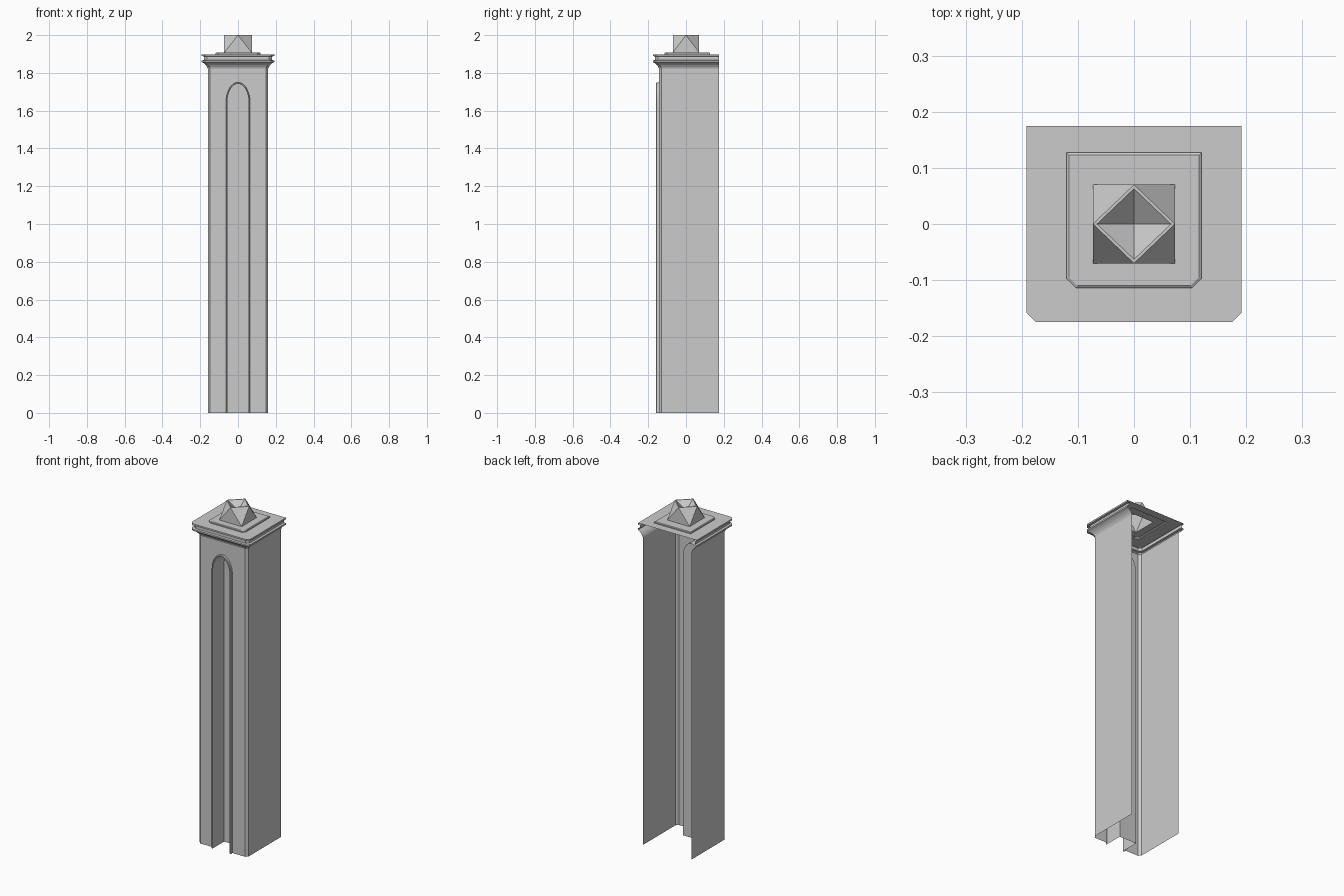
import bpy, bmesh, math

if "Cube" in bpy.data.objects:
    bpy.data.objects.remove(bpy.data.objects["Cube"])


def make_object(name, bm):
    bmesh.ops.remove_doubles(bm, verts=bm.verts, dist=0.0001)
    mesh = bpy.data.meshes.new(name)
    bm.to_mesh(mesh)
    bm.free()
    ob = bpy.data.objects.new(name, mesh)
    bpy.context.collection.objects.link(ob)
    return ob


def plan(bm, hx, front, back, c, z):
    """Rectangle in plan with the two front corners chamfered, starting at the back left."""
    pts = [(-hx, back), (-hx, front + c), (-hx + c, front),
           (hx - c, front), (hx, front + c), (hx, back)]
    return [bm.verts.new((x, y, z)) for x, y in pts]


def skin(bm, a, b, closed=False, skip=()):
    n = len(a)
    for i in range(n if closed else n - 1):
        if i not in skip:
            j = (i + 1) % n
            bm.faces.new((a[i], a[j], b[j], b[i]))


HX, FRONT, BACK, C = 0.16, -0.143, 0.175, 0.013
SHAFT_TOP = 1.822


def arch(bm, r, y, top):
    """Arch outline, left foot over the crown to the right foot."""
    spring, n = 1.645, 16
    pts = [(-r, 0)]
    for i in range(n + 1):
        a = math.pi * (1 - i / n)
        pts.append((r * math.cos(a), spring + (top - spring) * math.sin(a)))
    pts.append((r, 0))
    return [bm.verts.new((x, y, z)) for x, z in pts]


# Shaft: three-sided shell, open at the back and bottom, front cut by the arch
bm = bmesh.new()
low = plan(bm, HX, FRONT, BACK, C, 0)
high = plan(bm, HX, FRONT, BACK, C, SHAFT_TOP)
skin(bm, low, high, skip=(2,))
opening = arch(bm, 0.064, FRONT, 1.75)
bm.faces.new([low[2]] + opening + [low[3], high[3], high[2]])
make_object("shaft", bm)

# Arched niche: raised rim, deep side walls and back panel
bm = bmesh.new()
loops = [arch(bm, r, y, t) for r, y, t in
         ((0.064, FRONT, 1.75), (0.064, -0.155, 1.75), (0.061, -0.158, 1.747),
          (0.056, -0.158, 1.742), (0.056, -0.05, 1.742))]
for a, b in zip(loops, loops[1:]):
    skin(bm, a, b)
bm.faces.new(loops[-1])
bmesh.ops.recalc_face_normals(bm, faces=bm.faces)
make_object("arched_niche", bm)

# Capital: cove moulding, neck and slab edge swept round three sides
bm = bmesh.new()
profile = [(0, SHAFT_TOP), (0.004, 1.832), (0.011, 1.842), (0.021, 1.851), (0.032, 1.857),
           (0.032, 1.866), (0.02, 1.868), (0.02, 1.887), (0.032, 1.889), (0.032, 1.898)]
rings = [plan(bm, HX + o, FRONT - o, BACK, C + o * 0.12, z) for o, z in profile]
for a, b in zip(rings, rings[1:]):
    skin(bm, a, b)
# Slab top and plinth, closed all round, with a square opening under the finial
tops = [rings[-1],
        plan(bm, 0.12, -0.114, 0.127, 0.016, 1.898),
        plan(bm, 0.12, -0.114, 0.127, 0.016, 1.904),
        plan(bm, 0.116, -0.110, 0.123, 0.015, 1.907),
        plan(bm, 0.073, -0.07, 0.07, 0, 1.907)]
for a, b in zip(tops, tops[1:]):
    skin(bm, a, b, closed=True)
make_object("capital", bm)

# Finial: square base twisting to a diamond top, with framed facets and a sunken crown
bm = bmesh.new()
X, Y = 0.073, 0.07
base = [bm.verts.new((x, y, 1.907)) for x, y in ((-X, -Y), (X, -Y), (X, Y), (-X, Y))]
tip = [bm.verts.new((x, y, 2.0)) for x, y in ((0, -Y), (X, 0), (0, Y), (-X, 0))]
sides = []
for i in range(4):
    j = (i + 1) % 4
    sides.append(bm.faces.new((base[i], base[j], tip[i])))
    sides.append(bm.faces.new((base[j], tip[j], tip[i])))
crown = bm.faces.new(tip)
bmesh.ops.inset_individual(bm, faces=sides, thickness=0.005, depth=-0.003)
bmesh.ops.inset_individual(bm, faces=[crown], thickness=0.007)
hub = bmesh.ops.poke(bm, faces=[crown])["verts"][0]
hub.co.z -= 0.045
make_object("finial", bm)
